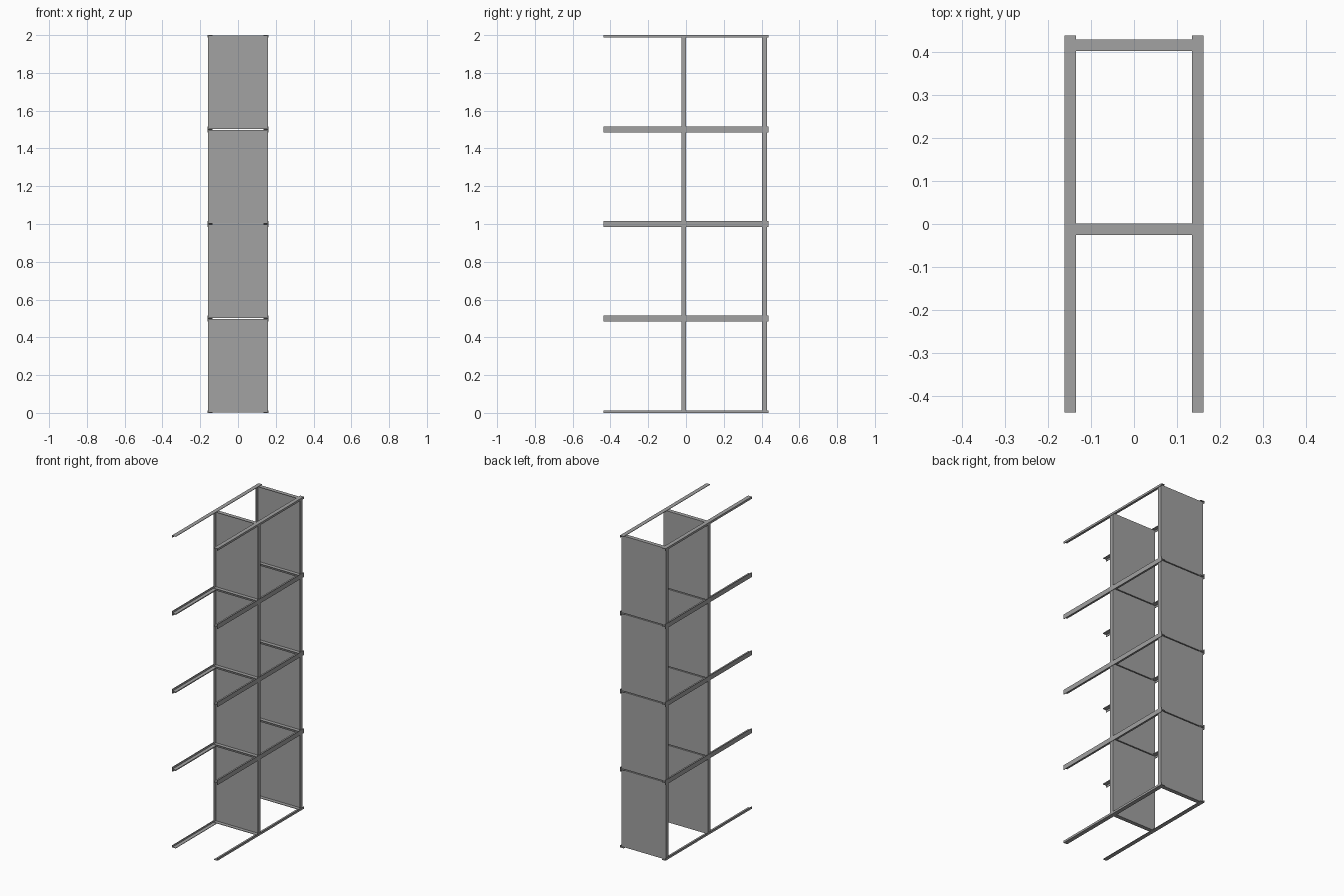
import bpy, bmesh

if "Cube" in bpy.data.objects:
    bpy.data.objects.remove(bpy.data.objects["Cube"], do_unlink=True)

# One plain sheet-metal grey
steel = bpy.data.materials.new("steel grey")
steel.use_nodes = True
GREY = (0.36, 0.36, 0.36, 1)
steel.diffuse_color = GREY
steel.node_tree.nodes["Principled BSDF"].inputs["Base Color"].default_value = GREY

HALF_W = 0.161      # outer face of the rails
LEG = 0.026         # horizontal leg of a rail
RISE = 0.0135       # vertical leg of one angle
T = 0.003           # sheet thickness
RAIL_Y = 0.4375     # half length of a rail
LEVELS = [0.0, 0.5, 1.0, 1.5, 2.0]


def new_object(name, bm):
    bmesh.ops.recalc_face_normals(bm, faces=bm.faces)
    mesh = bpy.data.meshes.new(name)
    bm.to_mesh(mesh)
    bm.free()
    mesh.materials.append(steel)
    obj = bpy.data.objects.new(name, mesh)
    bpy.context.collection.objects.link(obj)
    return obj


def rail(name, side, z, profile):
    """Extrude an (inset from outer face, height) profile along y."""
    bm = bmesh.new()
    verts = [bm.verts.new((side * (HALF_W - u), -RAIL_Y, z + v)) for u, v in profile]
    face = bm.faces.new(verts)
    ext = bmesh.ops.extrude_face_region(bm, geom=[face])
    moved = [g for g in ext["geom"] if isinstance(g, bmesh.types.BMVert)]
    bmesh.ops.translate(bm, verts=moved, vec=(0, 2 * RAIL_Y, 0))
    return new_object(name, bm)


def tray(name, y_back, depth, z0, z1):
    """Thin panel with a flat back and flanges folded towards the front."""
    w = HALF_W - T
    y_front, y_in = y_back - depth, y_back - T

    def ring(bm, inset, y):
        return [bm.verts.new((sx * (w - inset), y, z))
                for sx, z in ((-1, z0 + inset), (1, z0 + inset),
                              (1, z1 - inset), (-1, z1 - inset))]

    bm = bmesh.new()
    rings = [ring(bm, 0, y_back), ring(bm, 0, y_front),
             ring(bm, T, y_front), ring(bm, T, y_in)]
    bm.faces.new(rings[0])
    bm.faces.new(rings[-1])
    for a, b in zip(rings, rings[1:]):
        for i in range(4):
            j = (i + 1) % 4
            bm.faces.new((a[i], a[j], b[j], b[i]))
    return new_object(name, bm)


# Angle for the two ends, and a tee of two angles back to back between
angle = [(0, 0), (LEG, 0), (LEG, T), (T, T), (T, RISE), (0, RISE)]
angle_down = [(u, -v) for u, v in angle]
tee = [(0, -RISE - T / 2), (T, -RISE - T / 2), (T, -T), (LEG, -T),
       (LEG, T), (T, T), (T, RISE + T / 2), (0, RISE + T / 2)]

for i, z in enumerate(LEVELS):
    profile = angle if i == 0 else angle_down if i == len(LEVELS) - 1 else tee
    for side, label in ((1, "left"), (-1, "right")):
        rail(f"{label}_rail_{i + 1}", side, z, profile)

# Middle and back panels, one per storey
for i, (low, high) in enumerate(zip(LEVELS, LEVELS[1:])):
    tray(f"middle_panel_{i + 1}", 0.001, 0.026, low + T, high - T)
    tray(f"back_panel_{i + 1}", 0.428, 0.026, low + T, high - T)
